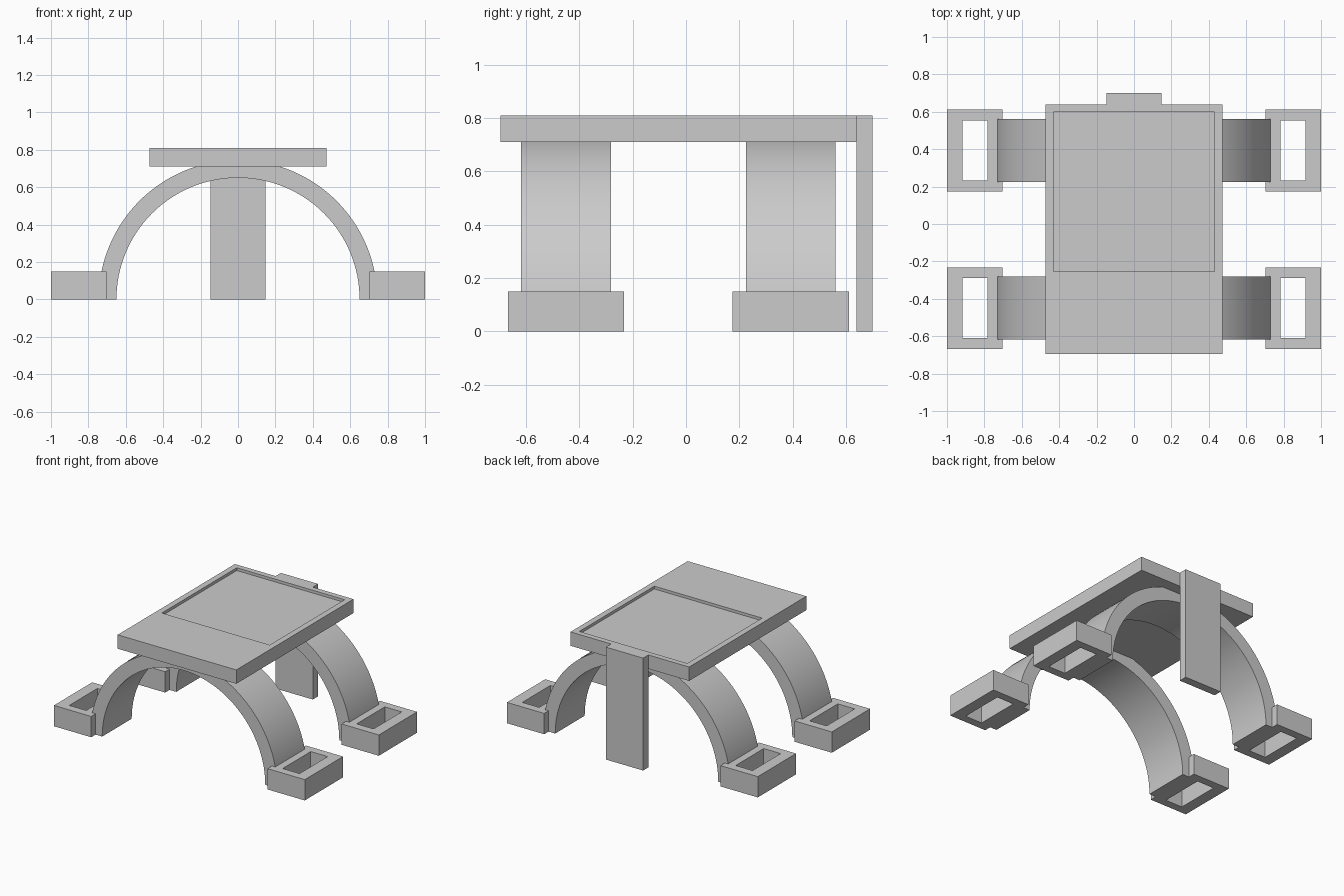
import bpy
import bmesh
from math import pi, cos, sin, radians

cube = bpy.data.objects.get("Cube")
if cube:
    bpy.data.objects.remove(cube, do_unlink=True)

# Single grey finish
GREY = (0.6, 0.6, 0.6, 1.0)
grey = bpy.data.materials.new("plain_grey")
grey.use_nodes = True
grey.diffuse_color = GREY
grey.node_tree.nodes["Principled BSDF"].inputs["Base Color"].default_value = GREY


def finish(name, bm, smooth=False):
    bmesh.ops.recalc_face_normals(bm, faces=bm.faces)
    mesh = bpy.data.meshes.new(name)
    bm.to_mesh(mesh)
    bm.free()
    mesh.materials.append(grey)
    obj = bpy.data.objects.new(name, mesh)
    bpy.context.collection.objects.link(obj)
    if smooth:
        bpy.ops.object.select_all(action='DESELECT')
        obj.select_set(True)
        bpy.context.view_layer.objects.active = obj
        bpy.ops.object.shade_smooth_by_angle(angle=radians(30))
    return obj


def ring(bm, x, y, z):
    """Four corner vertices of a level rectangle."""
    corners = ((x[0], y[0]), (x[1], y[0]), (x[1], y[1]), (x[0], y[1]))
    return [bm.verts.new((cx, cy, z)) for cx, cy in corners]


def bridge(bm, a, b):
    n = len(a)
    for i in range(n):
        j = (i + 1) % n
        bm.faces.new((a[i], a[j], b[j], b[i]))


def block(name, x, y, z, hole_x=None, hole_y=None, floor=None):
    """Box, optionally with a recess down to floor, or a hole right through."""
    bm = bmesh.new()
    low, high = ring(bm, x, y, z[0]), ring(bm, x, y, z[1])
    bridge(bm, low, high)
    if hole_x is None:
        bm.faces.new(low)
        bm.faces.new(high)
    else:
        rim = ring(bm, hole_x, hole_y, z[1])
        base = ring(bm, hole_x, hole_y, z[0] if floor is None else floor)
        bridge(bm, high, rim)
        bridge(bm, rim, base)
        if floor is None:
            bridge(bm, base, low)
        else:
            bm.faces.new(base)
            bm.faces.new(low)
    return finish(name, bm)


def arch(name, inner, outer, y, steps=64):
    """Half-round band standing on the ground."""
    bm = bmesh.new()
    sections = []
    for i in range(steps + 1):
        a = pi * i / steps
        sections.append([bm.verts.new((r * cos(a), d, r * sin(a)))
                         for r, d in ((inner, y[0]), (outer, y[0]),
                                      (outer, y[1]), (inner, y[1]))])
    for a, b in zip(sections, sections[1:]):
        bridge(bm, a, b)
    bm.faces.new(sections[0])
    bm.faces.new(sections[-1])
    return finish(name, bm, smooth=True)


# Table top with shallow tray, and the back support
block("top_panel", (-0.473, 0.473), (-0.695, 0.64), (0.71, 0.81),
      (-0.43, 0.43), (-0.253, 0.6), floor=0.79)
block("back_support", (-0.148, 0.148), (0.64, 0.7), (0, 0.81))

# Arched legs with open box feet
for place, mid in (("front", -0.45), ("back", 0.393)):
    arch(place + "_arch", 0.65, 0.745, (mid - 0.168, mid + 0.168))
    for side, s in (("left", 1), ("right", -1)):
        block(f"{place}_{side}_foot",
              sorted((s * 0.703, s)), (mid - 0.218, mid + 0.218), (0, 0.15),
              sorted((s * 0.783, s * 0.918)), (mid - 0.16, mid + 0.16))
